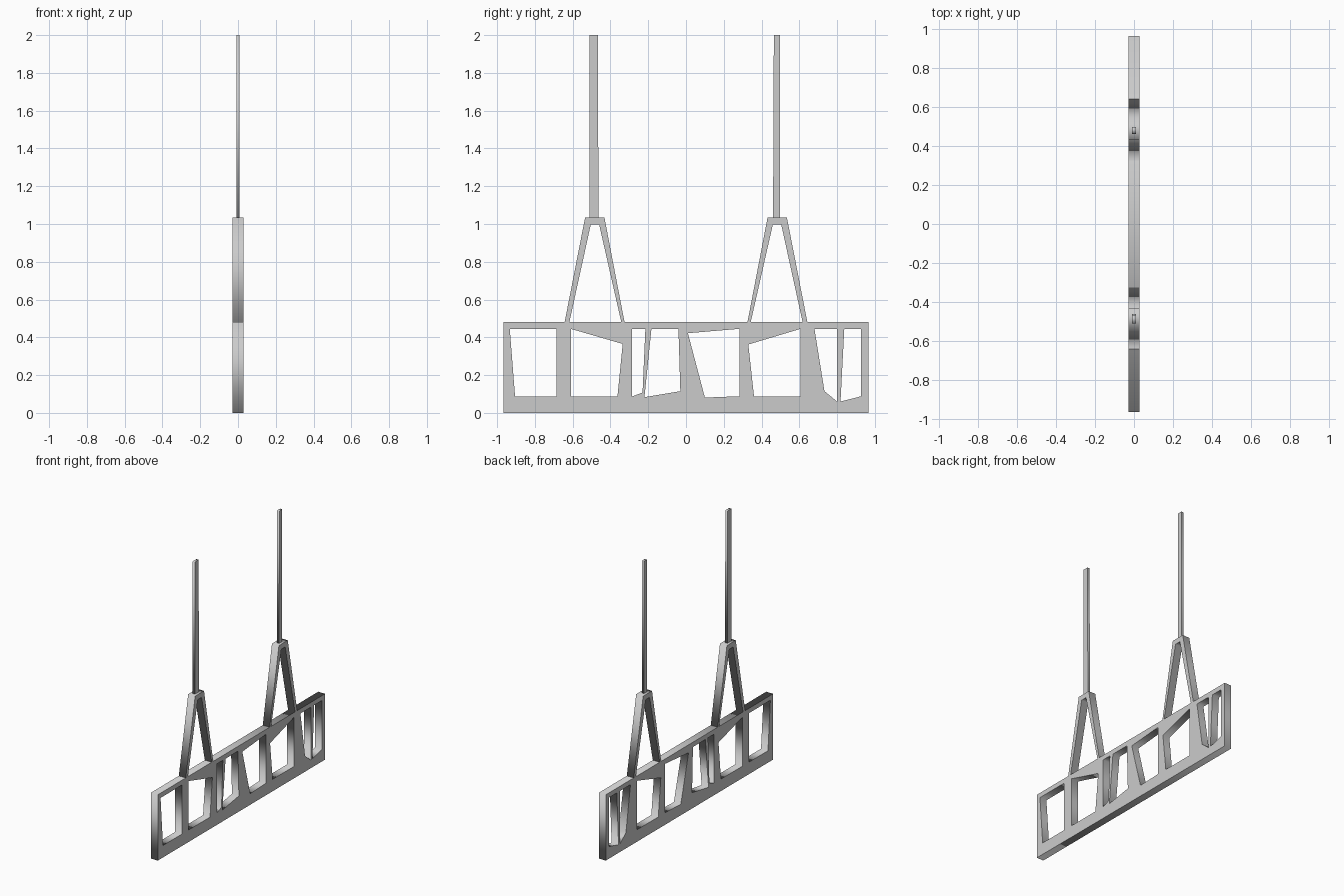
import bpy
from math import radians

if "Cube" in bpy.data.objects:
    bpy.data.objects.remove(bpy.data.objects["Cube"])


def plate(name, loops, half):
    """Flat plate in the YZ plane: first loop is the outline, others are holes."""
    cu = bpy.data.curves.new(name, 'CURVE')
    cu.dimensions = '2D'
    cu.fill_mode = 'BOTH'
    cu.extrude = half
    for loop in loops:
        s = cu.splines.new('POLY')
        s.points.add(len(loop) - 1)
        for p, (y, z) in zip(s.points, loop):
            p.co = (y, z, 0, 1)
        s.use_cyclic_u = True
    ob = bpy.data.objects.new(name, cu)
    ob.rotation_euler = (radians(90), 0, radians(90))
    bpy.context.collection.objects.link(ob)
    bpy.ops.object.select_all(action='DESELECT')
    ob.select_set(True)
    bpy.context.view_layer.objects.active = ob
    bpy.ops.object.convert(target='MESH')
    return bpy.context.object


# Seat board with irregular cut-out openings
outline = [(-.965, 0), (.965, 0), (.965, .48), (-.965, .48)]
openings = [
    [(-.933, .445), (-.685, .445), (-.685, .087), (-.905, .087)],
    [(-.61, .445), (-.335, .365), (-.363, .087), (-.61, .087)],
    [(-.285, .445), (-.215, .445), (-.23, .108), (-.285, .087)],
    [(-.183, .445), (-.04, .445), (-.03, .115), (-.22, .083)],
    [(.01, .422), (.282, .445), (.282, .088), (.1, .081)],
    [(.33, .362), (.606, .445), (.606, .087), (.36, .087)],
    [(.68, .445), (.8, .445), (.8, .06), (.733, .115)],
    [(.838, .445), (.927, .445), (.927, .088), (.818, .06)],
]
plate("openwork_panel", [outline] + openings, .028)

# A-shaped hangers and the rods above them
for side, s, rod in (("left", -1, (.463, .51)), ("right", 1, (.461, .497))):
    a_frame = [(.325, .478), (.432, 1.035), (.534, 1.035), (.643, .478),
               (.618, .478), (.504, .998), (.46, .998), (.342, .478)]
    plate(side + "_hanger", [[(s * y, z) for y, z in a_frame]], .028)
    a, b = rod
    post = [(a, 1.03), (b, 1.03), (b, 2), (a + .004, 2)]
    plate(side + "_rod", [[(s * y, z) for y, z in post]], .009)
